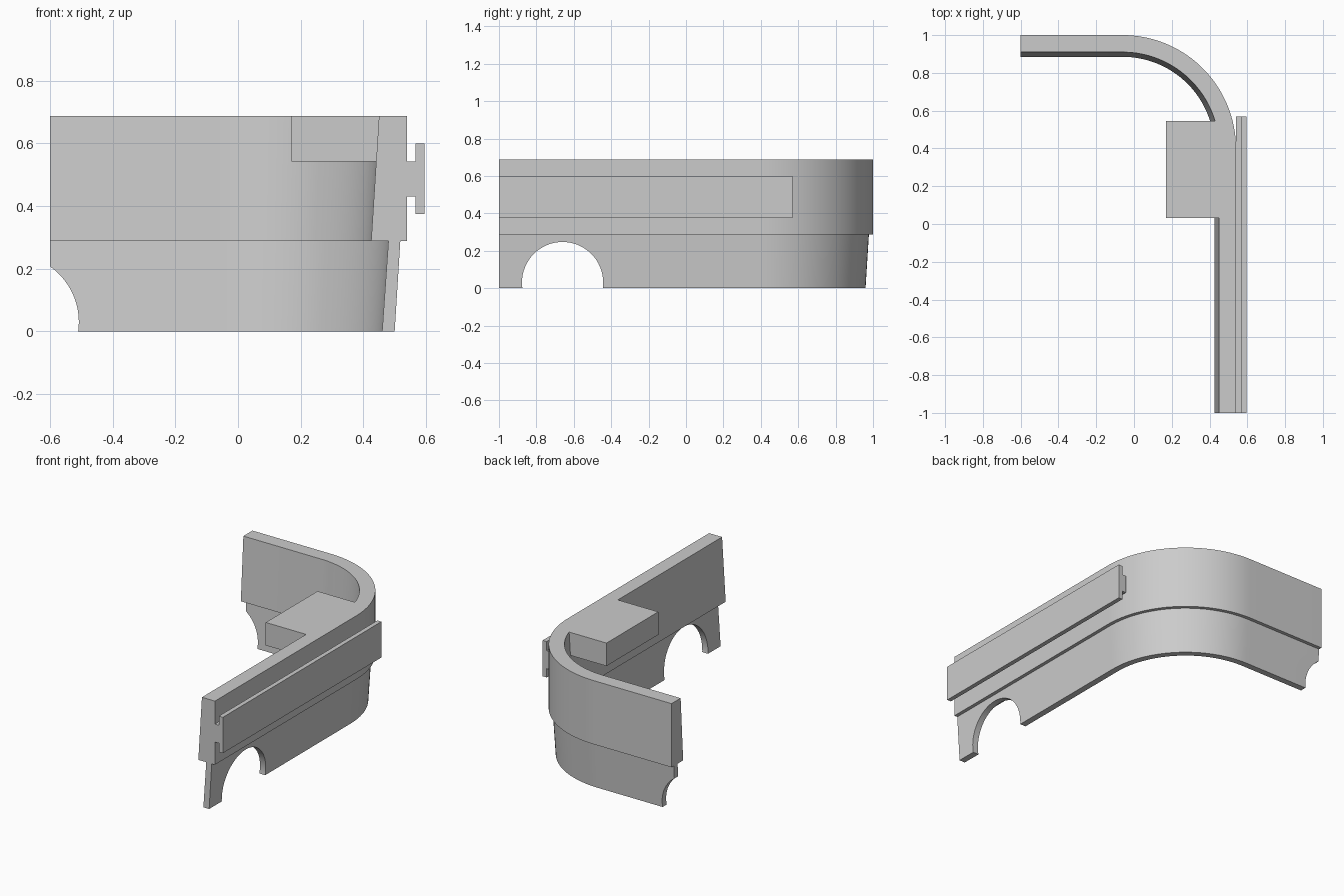
import bpy, bmesh
from math import cos, sin, pi, radians
from mathutils import Vector, Matrix

if "Cube" in bpy.data.objects:
    bpy.data.objects.remove(bpy.data.objects["Cube"], do_unlink=True)

grey = bpy.data.materials.new("light_grey")
grey.use_nodes = True
colour = (0.6, 0.6, 0.6, 1)
grey.diffuse_color = colour
grey.node_tree.nodes["Principled BSDF"].inputs["Base Color"].default_value = colour


def finish(name, bm):
    bmesh.ops.recalc_face_normals(bm, faces=bm.faces)
    mesh = bpy.data.meshes.new(name)
    bm.to_mesh(mesh)
    bm.free()
    obj = bpy.data.objects.new(name, mesh)
    bpy.context.collection.objects.link(obj)
    mesh.materials.append(grey)
    return obj


def sweep(name, profile, path):
    """Sweep an (inward offset, height) profile along (point, normal) pairs."""
    bm = bmesh.new()
    rings = [[bm.verts.new((p.x - n.x * o, p.y - n.y * o, z)) for o, z in profile]
             for p, n in path]
    count = len(profile)
    for a, b in zip(rings, rings[1:]):
        for i in range(count):
            j = (i + 1) % count
            bm.faces.new((a[i], a[j], b[j], b[i]))
    bm.faces.new(rings[0])
    bm.faces.new(rings[-1])
    return finish(name, bm)


def box(name, low, high):
    low, high = Vector(low), Vector(high)
    bm = bmesh.new()
    bmesh.ops.create_cube(bm, size=1, matrix=Matrix.Translation((low + high) / 2)
                          @ Matrix.Diagonal((*(high - low), 1)))
    return finish(name, bm)


def arch_cutter(name, centre, axis):
    bm = bmesh.new()
    bmesh.ops.create_cone(bm, cap_ends=True, segments=64, radius1=0.217, radius2=0.217,
                          depth=0.4, matrix=Matrix.Translation(centre)
                          @ Matrix.Rotation(pi / 2, 4, axis))
    return finish(name, bm)


def combine(target, tool, operation):
    mod = target.modifiers.new(tool.name, "BOOLEAN")
    mod.object, mod.operation, mod.solver = tool, operation, "EXACT"
    bpy.context.view_layer.objects.active = target
    bpy.ops.object.modifier_apply(modifier=mod.name)
    bpy.data.objects.remove(tool, do_unlink=True)


# Wall outline: straight side, rounded corner, straight back
radius = 0.6
corner = Vector((-0.06, 0.4))
path = [(Vector((0.54, -1)), Vector((1, 0)))]
for i in range(33):
    normal = Vector((cos(i * pi / 64), sin(i * pi / 64)))
    path.append((corner + normal * radius, normal))
path.append((Vector((-0.6, 1)), Vector((0, 1))))

# Thick upper band over a thin tapered skirt
profile = [(0, 0.687), (0.09, 0.687), (0.115, 0.288), (0.06, 0.288),
           (0.08, 0), (0.04, 0), (0.022, 0.288), (0, 0.288)]
wall = sweep("curved_wall", profile, path)

# Inner ledge block and the arch openings
combine(wall, box("ledge_block", (0.17, 0.032, 0.543), (0.48, 0.545, 0.687)), "UNION")
combine(wall, arch_cutter("side_arch", (0.5, -0.66, 0.03), "Y"), "DIFFERENCE")
combine(wall, arch_cutter("back_arch", (-0.725, 0.95, 0.03), "X"), "DIFFERENCE")

# T-shaped rail on the outer side
tee = [(0, 0.43), (-0.027, 0.43), (-0.027, 0.375), (-0.055, 0.375),
       (-0.055, 0.60), (-0.027, 0.60), (-0.027, 0.543), (0, 0.543)]
side = Vector((1, 0))
sweep("outer_rail", tee, [(Vector((0.54, -1)), side), (Vector((0.54, 0.57)), side)])

# Smooth the curves, keep the corners sharp
bpy.ops.object.select_all(action="DESELECT")
wall.select_set(True)
bpy.context.view_layer.objects.active = wall
bpy.ops.object.shade_smooth_by_angle(angle=radians(30))
